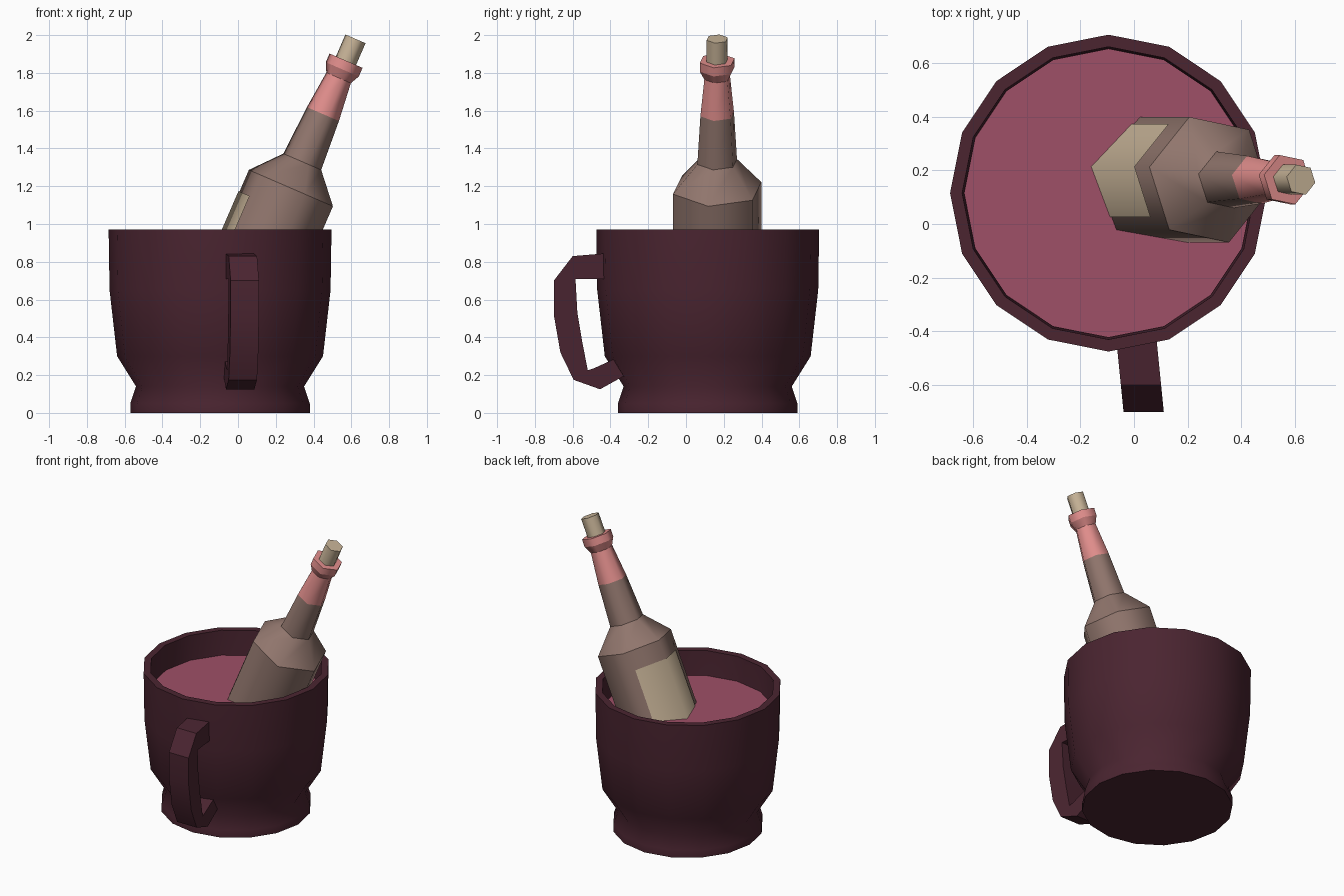
import bpy, bmesh
from math import sin, cos, radians
from mathutils import Matrix, Vector

cube = bpy.data.objects.get("Cube")
if cube:
    bpy.data.objects.remove(cube, do_unlink=True)


def material(name, rgb):
    mat = bpy.data.materials.new(name)
    mat.use_nodes = True
    mat.diffuse_color = (*rgb, 1)
    bsdf = next(n for n in mat.node_tree.nodes if n.type == 'BSDF_PRINCIPLED')
    bsdf.inputs["Base Color"].default_value = (*rgb, 1)
    return mat


CUP = material("dark plum", (0.069, 0.018, 0.030))
LIQUID = material("wine pink", (0.342, 0.080, 0.136))
GLASS = material("brown glass", (0.283, 0.181, 0.153))
FOIL = material("salmon foil", (0.752, 0.270, 0.262))
CORK = material("pale cork", (0.578, 0.456, 0.314))


def finish(name, bm, mat, matrix=Matrix(), angle=None):
    mesh = bpy.data.meshes.new(name)
    bm.to_mesh(mesh)
    bm.free()
    mesh.materials.append(mat)
    obj = bpy.data.objects.new(name, mesh)
    bpy.context.collection.objects.link(obj)
    obj.matrix_world = matrix
    if angle:
        bpy.ops.object.select_all(action='DESELECT')
        obj.select_set(True)
        bpy.context.view_layer.objects.active = obj
        bpy.ops.object.shade_smooth_by_angle(angle=radians(angle))
    return obj


def lathe(name, profile, sides, phase, mat, matrix, angle=None):
    """Revolve (radius, height) points and cap both ends.
    Without an angle, sides blend round the axis and every ring stays sharp."""
    bm = bmesh.new()
    turns = [radians(phase + 360 * i / sides) for i in range(sides)]
    rings = [[bm.verts.new((r * cos(t), r * sin(t), z)) for t in turns]
             for r, z in profile]
    for low, high in zip(rings, rings[1:]):
        for i in range(sides):
            j = (i + 1) % sides
            bm.faces.new((low[i], low[j], high[j], high[i])).smooth = True
    bm.faces.new(rings[0][::-1])
    bm.faces.new(rings[-1])
    if not angle:
        for ring in rings:
            for i in range(sides):
                bm.edges.get((ring[i - 1], ring[i])).smooth = False
    return finish(name, bm, mat, matrix, angle)


# Cup: outside wall, rim, then down the inside to the floor
cup_place = Matrix.Translation((-0.095, 0.115, 0))
lathe("cup", [(0.475, 0), (0.475, 0.05), (0.445, 0.14), (0.545, 0.30),
              (0.585, 0.65), (0.59, 0.97), (0.545, 0.97), (0.54, 0.80),
              (0.50, 0.33), (0.40, 0.20)], 16, 90, CUP, cup_place, 50)
lathe("liquid", [(0.538, 0.79), (0.538, 0.80)], 16, 90, LIQUID, cup_place)

# Handle: matching outer and inner paths across the y-z plane
outer = [(-0.42, 0.845), (-0.60, 0.83), (-0.70, 0.70), (-0.70, 0.52),
         (-0.665, 0.32), (-0.595, 0.175), (-0.455, 0.125), (-0.32, 0.20)]
inner = [(-0.42, 0.71), (-0.50, 0.71), (-0.585, 0.71), (-0.575, 0.53),
         (-0.55, 0.38), (-0.52, 0.225), (-0.49, 0.235), (-0.38, 0.285)]
bm = bmesh.new()
sections = []
for a, b in zip(outer, inner):
    sections.append([bm.verts.new((0.036 + 0.1 * (-0.7 - y) + side * 0.075, y, z))
                     for y, z, side in ((*a, -1), (*a, 1), (*b, 1), (*b, -1))])
for p, q in zip(sections, sections[1:]):
    for i in range(4):
        j = (i + 1) % 4
        bm.faces.new((p[i], p[j], q[j], q[i]))
bm.faces.new(sections[0])
bm.faces.new(sections[-1])
bmesh.ops.recalc_face_normals(bm, faces=bm.faces)
finish("handle", bm, CUP, angle=35)

# Bottle: six-sided parts along one leaning axis, origin at the shoulder
lean = Matrix.Translation((0.28, 0.165, 1.19)) @ Matrix.Rotation(radians(23.4), 4, 'Y')
TURN = -11
lathe("bottle_body", [(0.247, -0.60), (0.247, 0), (0.111, 0.152), (0.094, 0.427)],
      6, TURN, GLASS, lean)
lathe("neck_foil", [(0.094, 0.427), (0.072, 0.636), (0.097, 0.685), (0.097, 0.735)],
      6, TURN, FOIL, lean)
lathe("cork", [(0.059, 0.70), (0.059, 0.861)], 6, TURN, CORK, lean)

# Label: thin plate folded over the edge facing -x
corner, back, front = (Vector((cos(radians(a)), sin(radians(a)), 0)) * 0.253
                       for a in (169, 109, 229))
bm = bmesh.new()
columns = [corner.lerp(back, 0.83), corner, corner.lerp(front, 0.78)]
rows = [[bm.verts.new(p + Vector((0, 0, s))) for p in columns] for s in (-0.55, -0.125)]
for i in range(2):
    bm.faces.new((rows[0][i], rows[0][i + 1], rows[1][i + 1], rows[1][i])).smooth = True
finish("label", bm, CORK, lean)
